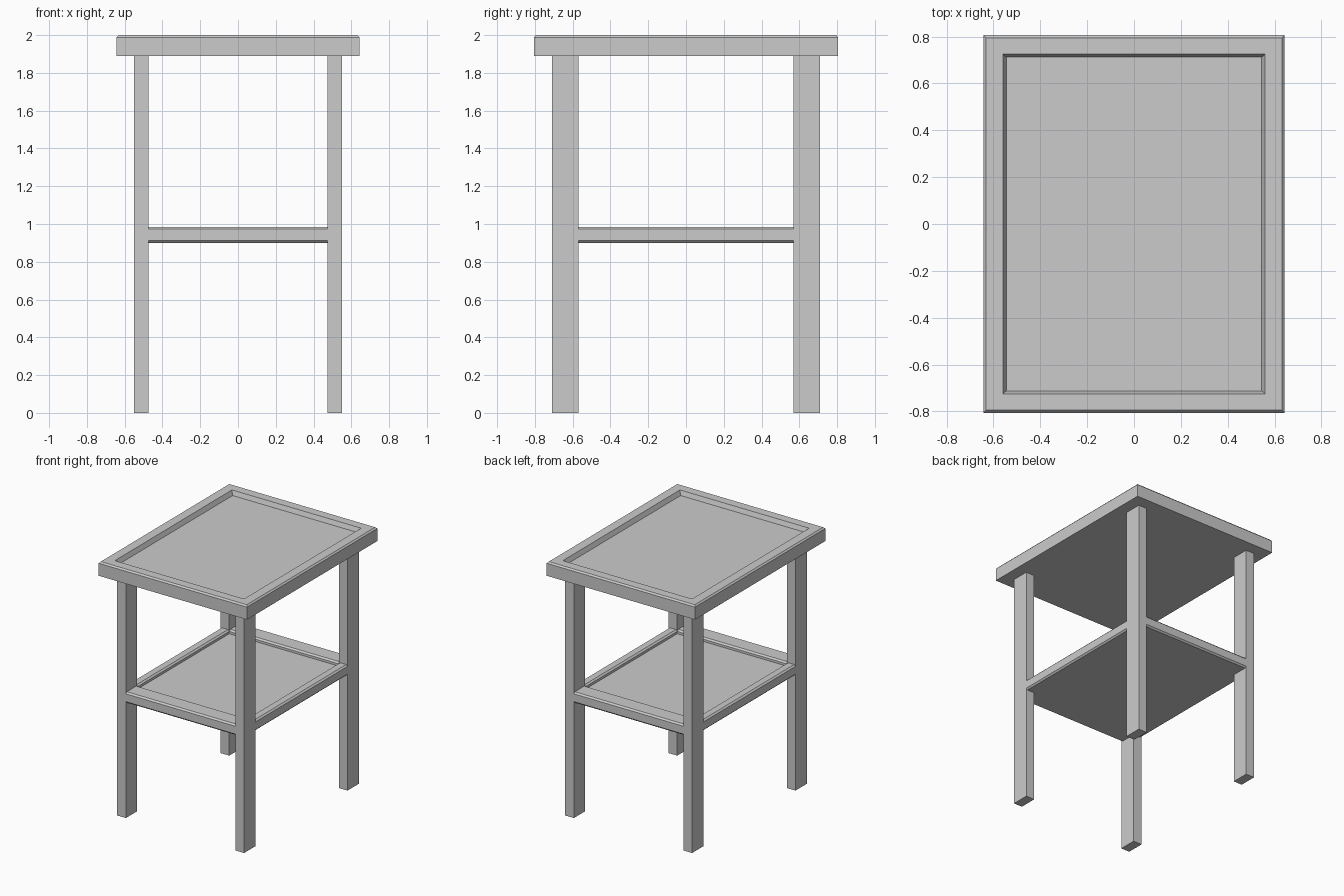
import bpy, bmesh

if "Cube" in bpy.data.objects:
    bpy.data.objects.remove(bpy.data.objects["Cube"])


def finish(name, bm):
    bmesh.ops.recalc_face_normals(bm, faces=bm.faces[:])
    me = bpy.data.meshes.new(name)
    bm.to_mesh(me)
    bm.free()
    ob = bpy.data.objects.new(name, me)
    bpy.context.collection.objects.link(ob)
    return ob


def loft(name, loops):
    """Skin closed loops of equal length and cap both ends."""
    bm = bmesh.new()
    rings = [[bm.verts.new(p) for p in loop] for loop in loops]
    for a, b in zip(rings, rings[1:]):
        n = len(a)
        for i in range(n):
            j = (i + 1) % n
            bm.faces.new((a[i], a[j], b[j], b[i]))
    bm.faces.new(rings[0])
    bm.faces.new(rings[-1])
    return finish(name, bm)


def rect(hx, hy, z, cx=0, cy=0):
    return [(cx - hx, cy - hy, z), (cx + hx, cy - hy, z),
            (cx + hx, cy + hy, z), (cx - hx, cy + hy, z)]


LX, LY = 0.55, 0.71      # outer leg faces
IX, IY = 0.475, 0.57     # inner leg faces

# Table top: chamfered slab with a sunken panel
loft("table_top", [rect(0.643, 0.806, 1.89), rect(0.643, 0.806, 1.988),
                   rect(0.632, 0.795, 2.0), rect(0.56, 0.725, 2.0),
                   rect(0.545, 0.712, 1.965)])

# Four legs
for sx, side in ((-1, "left"), (1, "right")):
    for sy, end in ((-1, "front"), (1, "back")):
        cx, cy = sx * (LX + IX) / 2, sy * (LY + IY) / 2
        hx, hy = (LX - IX) / 2, (LY - IY) / 2
        loft(f"{end}_{side}_leg", [rect(hx, hy, 0, cx, cy), rect(hx, hy, 1.9, cx, cy)])


# Shelf rails between the legs, flush with their outer faces
def rail_profile(inner, outer, c=0.012):
    return [(inner, 0.90), (outer - c, 0.90), (outer, 0.90 + c),
            (outer, 0.985 - c), (outer - c, 0.985),
            (inner + c, 0.985), (inner, 0.985 - c)]


for s, fb, lr in ((-1, "front", "left"), (1, "back", "right")):
    loft(f"shelf_{fb}_rail", [[(x, s * d, z) for d, z in rail_profile(IY, LY)]
                              for x in (-IX, IX)])
    loft(f"shelf_{lr}_rail", [[(s * d, y, z) for d, z in rail_profile(IX, LX)]
                              for y in (-IY, IY)])

# Sunken shelf panel
loft("shelf_panel", [rect(IX, IY, 0.90), rect(IX, IY, 0.955)])
